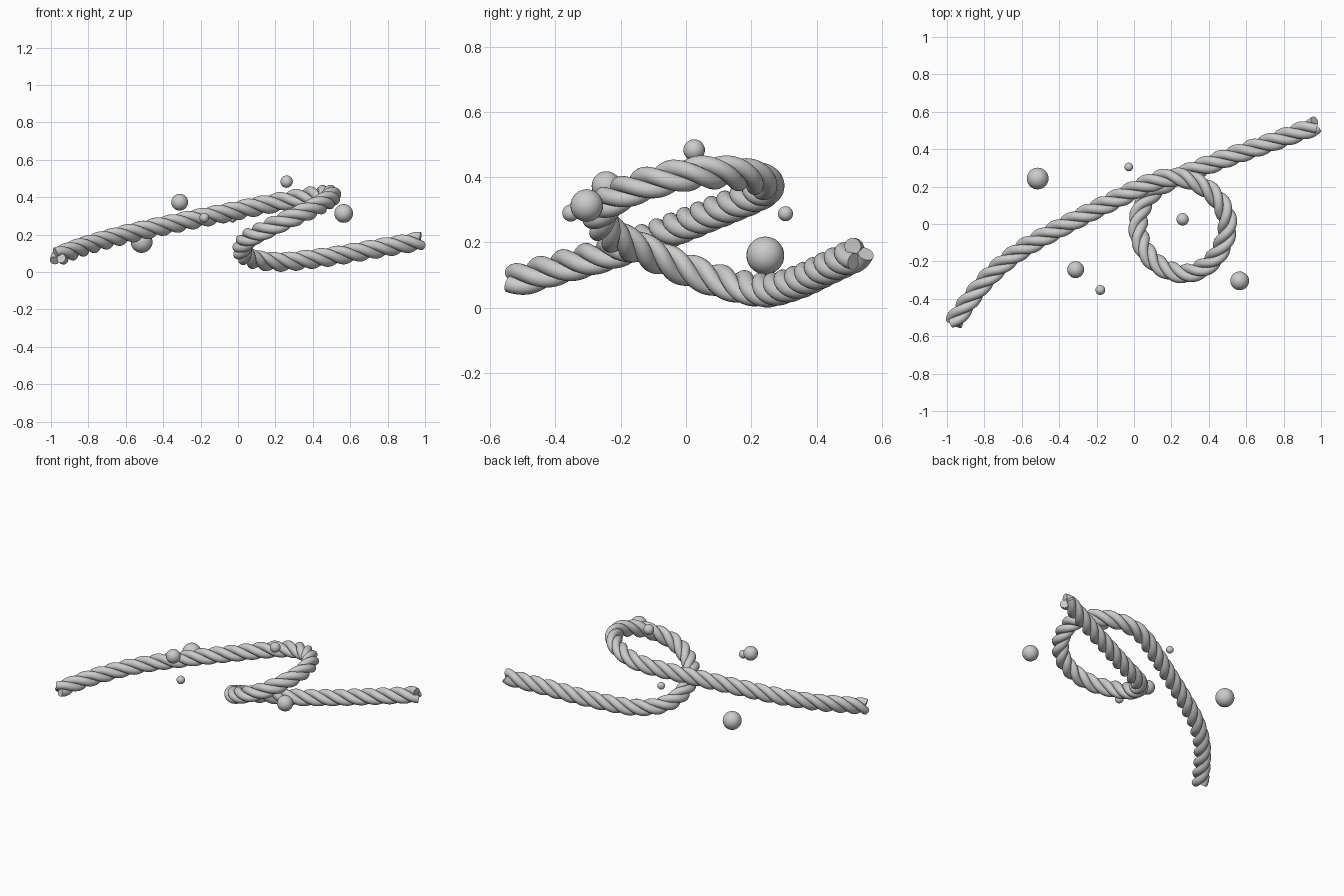
import bpy, math
from mathutils import Vector

if "Cube" in bpy.data.objects:
    bpy.data.objects.remove(bpy.data.objects["Cube"])

# Rope centre line: left end, up over the loop, back down to the right end
PATH = [Vector(p) for p in [
    (-.968, -.53, .08), (-.88, -.407, .117), (-.775, -.282, .152), (-.65, -.172, .188),
    (-.51, -.083, .222), (-.24, .06, .28), (-.02, .17, .325), (.1, .225, .35), (.2, .25, .37),
    (.3, .235, .39), (.4, .18, .407), (.475, .09, .415), (.5, -.02, .405),
    (.455, -.15, .37), (.37, -.235, .325), (.26, -.265, .278), (.14, -.225, .223),
    (.055, -.135, .178), (.022, -.02, .125), (.042, .09, .085), (.105, .175, .063),
    (.2, .235, .054), (.3, .278, .058), (.5, .355, .083), (.7, .425, .117),
    (.975, .525, .165)]]
SAMPLES = 460
HELIX_R, STRAND_R = .0275, .0255
PHASE, TWIST = math.radians(75), math.radians(5085)


def smooth_path(pts):
    """Catmull-Rom curve through pts, resampled to equal steps."""
    ext = [2 * pts[0] - pts[1]] + pts + [2 * pts[-1] - pts[-2]]
    dense = []
    for a, b, c, d in zip(ext, ext[1:], ext[2:], ext[3:]):
        for k in range(40):
            t = k / 40
            dense.append(.5 * (2 * b + (c - a) * t + (2 * a - 5 * b + 4 * c - d) * t * t
                               + (3 * b - a - 3 * c + d) * t ** 3))
    dense.append(pts[-1].copy())
    run = [0.0]
    for p, q in zip(dense, dense[1:]):
        run.append(run[-1] + (q - p).length)
    out, j = [], 0
    for i in range(SAMPLES):
        s = run[-1] * i / (SAMPLES - 1)
        while j < len(run) - 2 and run[j + 1] < s:
            j += 1
        out.append(dense[j].lerp(dense[j + 1], (s - run[j]) / (run[j + 1] - run[j])))
    return out


def finish(obj, name):
    obj.name = name
    bpy.ops.object.select_all(action='DESELECT')
    obj.select_set(True)
    bpy.context.view_layer.objects.active = obj
    if obj.type == 'CURVE':
        bpy.ops.object.convert(target='MESH')
    bpy.ops.object.shade_smooth_by_angle(angle=math.radians(40))


# Three strands twisted right-handed around the centre line
centre = smooth_path(PATH)
for n in range(3):
    curve = bpy.data.curves.new(f"rope_strand_{n + 1}", 'CURVE')
    curve.dimensions = '3D'
    curve.bevel_depth = STRAND_R
    curve.bevel_resolution = 6
    curve.use_fill_caps = True
    spline = curve.splines.new('POLY')
    spline.points.add(SAMPLES - 1)
    for i, c in enumerate(centre):
        tangent = (centre[min(i + 1, SAMPLES - 1)] - centre[max(i - 1, 0)]).normalized()
        side = Vector((0, 0, 1)).cross(tangent).normalized()
        up = tangent.cross(side)
        a = PHASE + TWIST * i / (SAMPLES - 1) + n * math.tau / 3
        p = c + HELIX_R * (math.cos(a) * side + math.sin(a) * up)
        spline.points[i].co = (*p, 1)
    obj = bpy.data.objects.new(curve.name, curve)
    bpy.context.collection.objects.link(obj)
    finish(obj, f"rope_strand_{n + 1}")

# Loose beads floating around the rope: x, y, z, radius
BEADS = [(-.515, .243, .16, .058), (-.028, .305, .288, .023), (.26, .025, .483, .033),
         (-.312, -.244, .373, .045), (-.18, -.353, .29, .026), (.565, -.304, .313, .05)]
for n, (x, y, z, r) in enumerate(BEADS):
    bpy.ops.mesh.primitive_uv_sphere_add(segments=28, ring_count=16, radius=r, location=(x, y, z))
    finish(bpy.context.object, f"bead_{n + 1}")
